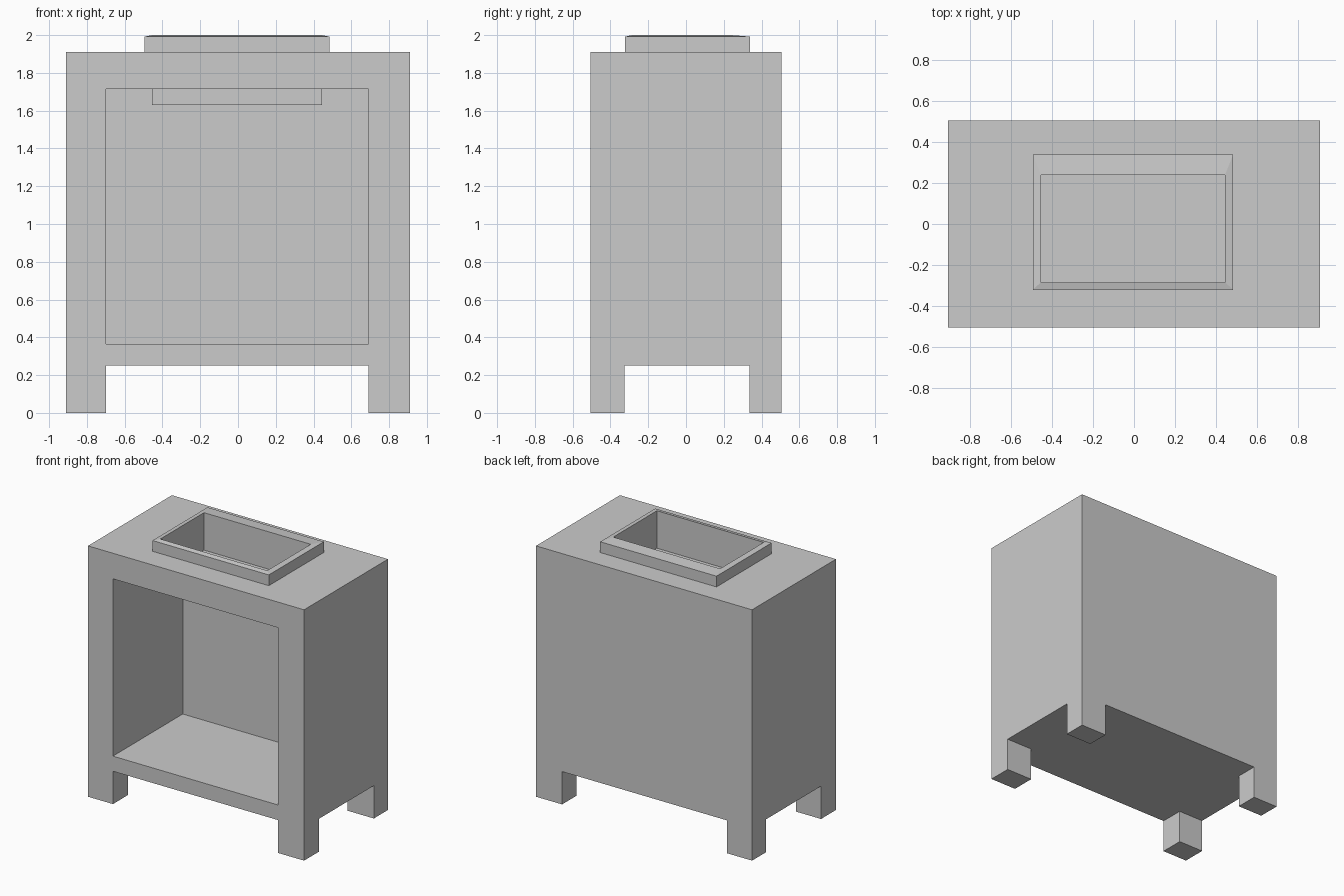
import bpy, bmesh
from itertools import product

if "Cube" in bpy.data.objects:
    bpy.data.objects.remove(bpy.data.objects["Cube"])


def finish(bm, name):
    mesh = bpy.data.meshes.new(name)
    bm.to_mesh(mesh)
    bm.free()
    obj = bpy.data.objects.new(name, mesh)
    bpy.context.collection.objects.link(obj)
    return obj


# Cut planes shared by the legs, the walls and the front opening
cuts = [
    [-0.91, -0.70, 0.69, 0.91],
    [-0.505, -0.325, 0.335, 0.505],
    [0.0, 0.25, 0.365, 1.715, 1.91],
]


def solid(cell):
    i, j, k = cell
    if not (0 <= i < 3 and 0 <= j < 3 and 0 <= k < 4):
        return False
    if k == 0:
        return i != 1 and j != 1          # four corner legs
    return not (i == 1 and j < 2 and k == 2)  # opening at the front


# Cabinet: skin of the solid cells, left open at the top
bm = bmesh.new()
for cell in product(range(3), range(3), range(4)):
    if not solid(cell):
        continue
    for axis, step in product(range(3), (-1, 1)):
        near = list(cell)
        near[axis] += step
        if solid(near) or near[2] == 4:
            continue
        b, c = (axis + 1) % 3, (axis + 2) % 3
        quad = []
        for db, dc in ((0, 0), (1, 0), (1, 1), (0, 1)):
            idx = list(cell)
            idx[axis] += step > 0
            idx[b] += db
            idx[c] += dc
            quad.append(bm.verts.new([cuts[a][idx[a]] for a in range(3)]))
        bm.faces.new(quad if step > 0 else quad[::-1])
bmesh.ops.remove_doubles(bm, verts=bm.verts[:], dist=1e-4)
bmesh.ops.dissolve_limit(bm, angle_limit=0.01, verts=bm.verts[:], edges=bm.edges[:])
finish(bm, "cabinet")

# Top with raised rim and sunken basin: rectangles joined ring by ring
rings = [
    (-0.91, 0.91, -0.505, 0.505, 1.91),
    (-0.495, 0.485, -0.322, 0.34, 1.91),
    (-0.495, 0.485, -0.322, 0.34, 1.992),
    (-0.455, 0.445, -0.285, 0.24, 2.0),
    (-0.455, 0.445, -0.285, 0.24, 1.63),
]
bm = bmesh.new()
loops = [[bm.verts.new(p) for p in ((x0, y0, z), (x1, y0, z), (x1, y1, z), (x0, y1, z))]
         for x0, x1, y0, y1, z in rings]
for low, high in zip(loops, loops[1:]):
    for i in range(4):
        n = (i + 1) % 4
        bm.faces.new((low[i], low[n], high[n], high[i]))
bm.faces.new(loops[-1])  # basin floor
finish(bm, "top_with_basin")
